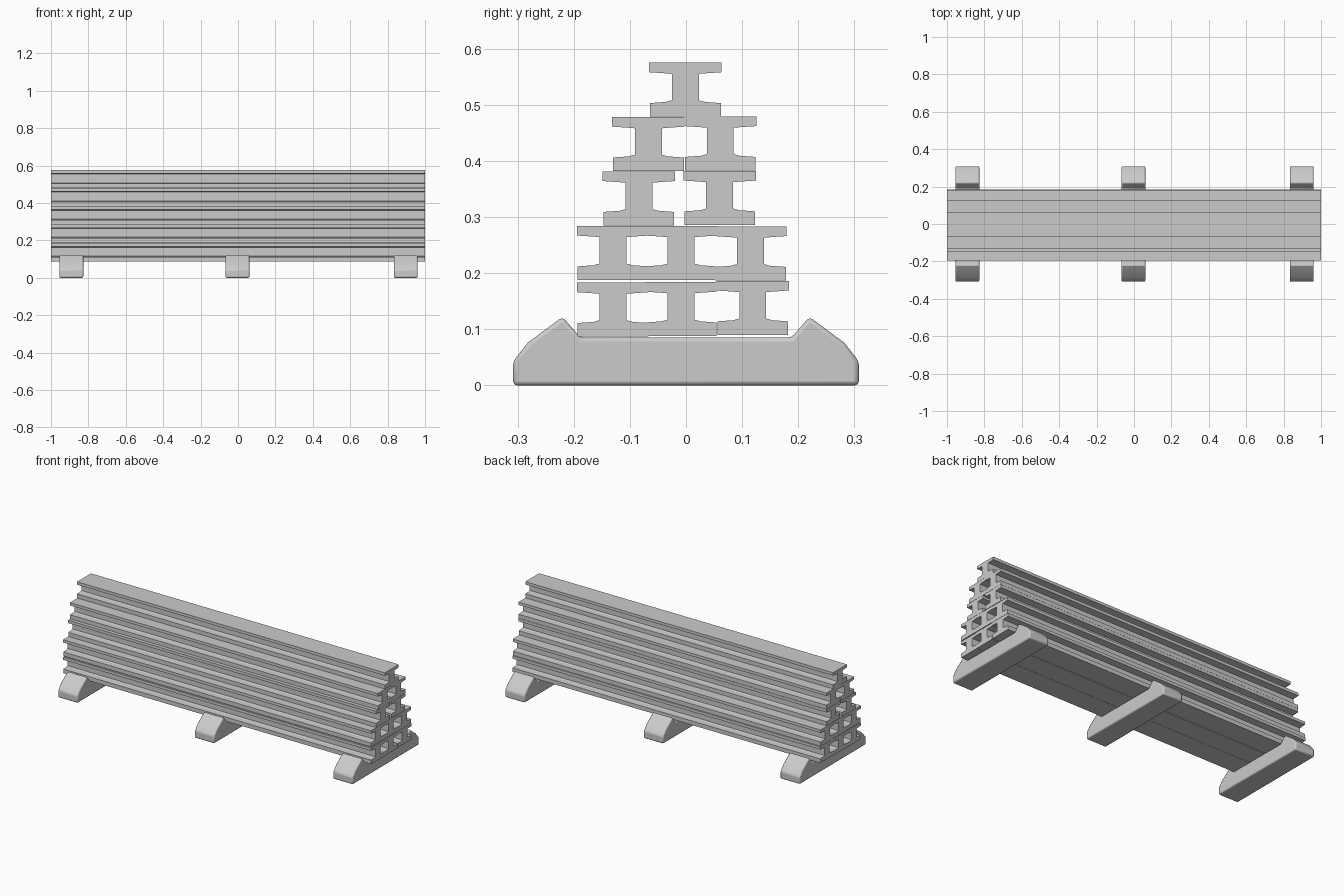
import bpy, bmesh

if "Cube" in bpy.data.objects:
    bpy.data.objects.remove(bpy.data.objects["Cube"], do_unlink=True)

grey = bpy.data.materials.new("light grey")
grey.use_nodes = True
colour = (0.6, 0.6, 0.6, 1)
grey.diffuse_color = colour
grey.node_tree.nodes["Principled BSDF"].inputs["Base Color"].default_value = colour


def extrude_profile(name, points, length, location):
    """Closed (y, z) outline extruded along x, centred on its location."""
    bm = bmesh.new()
    face = bm.faces.new([bm.verts.new((-length / 2, y, z)) for y, z in points])
    grown = bmesh.ops.extrude_face_region(bm, geom=[face])["geom"]
    verts = [v for v in grown if isinstance(v, bmesh.types.BMVert)]
    bmesh.ops.translate(bm, verts=verts, vec=(length, 0, 0))
    bmesh.ops.recalc_face_normals(bm, faces=bm.faces)
    mesh = bpy.data.meshes.new(name)
    bm.to_mesh(mesh)
    bm.free()
    mesh.materials.append(grey)
    obj = bpy.data.objects.new(name, mesh)
    obj.location = location
    bpy.context.collection.objects.link(obj)
    return obj


# I-beam outline: tapered flanges, the lower one thicker
half = [(0.063, 0), (0.063, 0.024), (0.035, 0.026), (0.024, 0.029),
        (0.024, 0.076), (0.035, 0.077), (0.0645, 0.079), (0.0645, 0.096)]
i_beam = half + [(-y, z) for y, z in reversed(half)]

# Stacked beams: (y centre, base height), bottom row first
rows = [
    [(-0.130, 0.087), (-0.009, 0.088), (0.119, 0.090)],
    [(-0.130, 0.188), (-0.009, 0.188), (0.115, 0.187)],
    [(-0.084, 0.285), (0.060, 0.286)],
    [(-0.067, 0.382), (0.061, 0.383)],
    [(-0.001, 0.479)],
]
for r, row in enumerate(rows, 1):
    for c, (y, z) in enumerate(row, 1):
        extrude_profile(f"beam_row{r}_{c}", i_beam, 2.0, (0, y, z))

# Cradle supports with raised, chamfered ends
side = [(0.308, 0), (0.308, 0.043), (0.282, 0.076), (0.220, 0.122), (0.188, 0.085)]
cradle = side + [(-y, z) for y, z in reversed(side)]
bpy.ops.object.select_all(action="DESELECT")
for name, x in (("right", -0.891), ("middle", -0.003), ("left", 0.897)):
    support = extrude_profile(f"{name}_support", cradle, 0.128, (x, 0, 0))
    bevel = support.modifiers.new("rounded_edges", "BEVEL")
    bevel.width = 0.007
    bevel.segments = 2
    bevel.limit_method = "ANGLE"
    support.select_set(True)
    bpy.context.view_layer.objects.active = support
bpy.ops.object.shade_smooth_by_angle()
